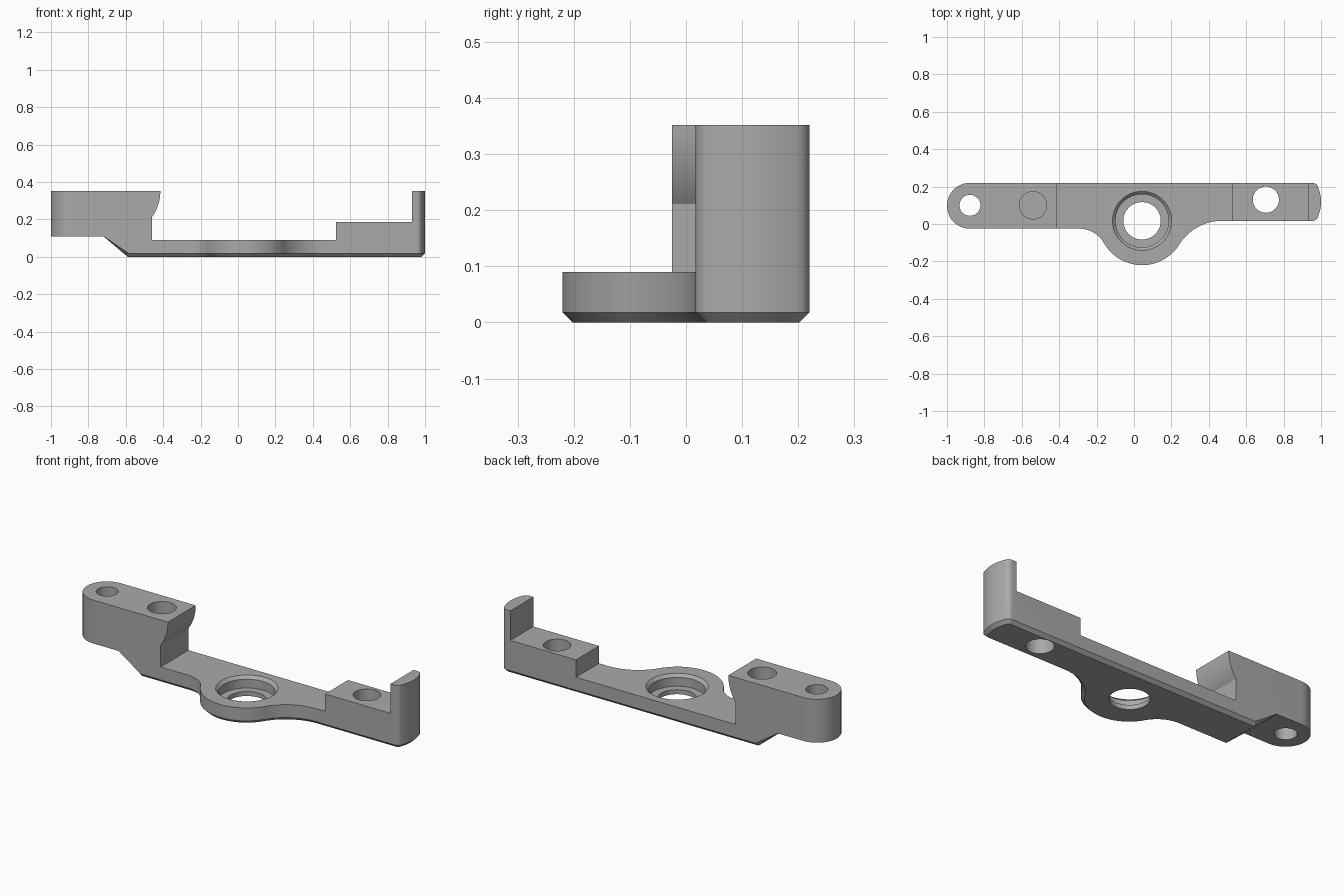
import bpy, bmesh
from math import sin, cos, pi, radians, atan2, sqrt

cube = bpy.data.objects.get("Cube")
if cube:
    bpy.data.objects.remove(cube, do_unlink=True)

grey = bpy.data.materials.new("plain grey")
grey.use_nodes = True
COLOUR = (0.4, 0.4, 0.4, 1)
grey.diffuse_color = COLOUR
grey.node_tree.nodes["Principled BSDF"].inputs["Base Color"].default_value = COLOUR


def arc(cx, cy, r, a0, a1, n=16):
    """Points on an arc, angles in radians."""
    return [(cx + r * cos(a0 + (a1 - a0) * i / n),
             cy + r * sin(a0 + (a1 - a0) * i / n)) for i in range(n + 1)]


def prism(name, outline, place, low, high):
    """Extrude a closed outline between two levels."""
    bm = bmesh.new()
    rings = [[bm.verts.new(place(a, b, h)) for a, b in outline] for h in (low, high)]
    n = len(outline)
    for i in range(n):
        j = (i + 1) % n
        bm.faces.new((rings[0][i], rings[0][j], rings[1][j], rings[1][i]))
    bm.faces.new(rings[0][::-1])
    bm.faces.new(rings[1])
    return finish(name, bm)


def finish(name, bm):
    bmesh.ops.recalc_face_normals(bm, faces=bm.faces)
    mesh = bpy.data.meshes.new(name)
    bm.to_mesh(mesh)
    bm.free()
    mesh.materials.append(grey)
    ob = bpy.data.objects.new(name, mesh)
    bpy.context.scene.collection.objects.link(ob)
    return ob


def frustum(name, x, y, r_low, r_high, low, high):
    """Round cutter, optionally tapered."""
    bm = bmesh.new()
    bmesh.ops.create_cone(bm, cap_ends=True, segments=64, radius1=r_low,
                          radius2=r_high, depth=high - low)
    bmesh.ops.translate(bm, verts=bm.verts, vec=(x, y, (low + high) / 2))
    return finish(name, bm)


def boolean(target, cutter, operation):
    mod = target.modifiers.new(cutter.name, 'BOOLEAN')
    mod.object, mod.operation, mod.solver = cutter, operation, 'EXACT'
    bpy.context.view_layer.objects.active = target
    bpy.ops.object.modifier_apply(modifier=mod.name)
    bpy.data.objects.remove(cutter, do_unlink=True)


# Plan outline: rounded end, straight bar, lobe with blended flanks
BACK, FRONT_L, FRONT_R = 0.22, -0.025, 0.017
LX, LY, LR = 0.043, 0.015, 0.235


def flank(side, front, r):
    """Fillet centre and contact angle between the bar front and the lobe."""
    dy = front - r - LY
    dx = side * sqrt((LR + r) ** 2 - dy ** 2)
    return LX + dx, LY + dy, atan2(dy, dx)


RL, RR = 0.15, 0.27
lx, ly, la = flank(-1, FRONT_L, RL)
rx, ry, ra = flank(1, FRONT_R, RR)
end_r = (BACK - FRONT_L) / 2
mid = (BACK + FRONT_R) / 2
c = 0.03
plan = arc(end_r - 1, BACK - end_r, end_r, pi / 2, 3 * pi / 2, 24)
plan += arc(lx, ly, RL, pi / 2, la + pi)
plan += arc(LX, LY, LR, la, ra, 32)[1:-1]
plan += arc(rx, ry, RR, ra + pi, pi / 2)
plan += arc(0.955, FRONT_R + c, c, -pi / 2, -radians(20), 6)
plan += arc(0.8, mid, 0.2, -radians(18), radians(18), 10)
plan += arc(0.955, BACK - c, c, radians(20), pi / 2, 6)
bracket = prism("bracket", plan, lambda a, b, h: (a, b, h), 0, 0.352)

# Side profile: raised left block, thin floor, right step and end tab
side = [(-1.1, 0.11), (-0.72, 0.11), (-0.59, 0), (1.1, 0), (1.1, 0.352),
        (0.93, 0.352), (0.93, 0.187), (0.525, 0.187), (0.525, 0.09), (-0.46, 0.09)]
side += arc(-0.655, 0.352, 0.24, -radians(36), 0, 12)
side += [(-1.1, 0.352)]
boolean(bracket, prism("side_profile", side, lambda a, b, h: (a, h, b), -0.5, 0.5),
        'INTERSECT')

# Chamfer round the underside and along the slope
bm = bmesh.new()
bm.from_mesh(bracket.data)
bmesh.ops.remove_doubles(bm, verts=bm.verts, dist=0.0001)
bm.normal_update()
edges = []
for e in bm.edges:
    if len(e.link_faces) == 2:
        under = [f for f in e.link_faces
                 if f.normal.z < -0.5 and f.calc_center_median().z < 0.1]
        wall = [f for f in e.link_faces if abs(f.normal.z) < 0.1]
        if under and wall:
            edges.append(e)
bmesh.ops.bevel(bm, geom=edges, offset=0.018, offset_type='OFFSET', segments=1,
                profile=0.5, affect='EDGES', clamp_overlap=False)
bm.to_mesh(bracket.data)
bm.free()

# Screw holes, blind socket and stepped centre bore
for hole in (("end_hole", -0.877, 0.1, 0.056, 0.056, -0.1, 0.5),
             ("blind_socket", -0.54, 0.1, 0.073, 0.073, 0.11, 0.5),
             ("step_hole", 0.705, 0.13, 0.07, 0.07, -0.1, 0.5),
             ("centre_bore", LX, 0.017, 0.1, 0.1, -0.1, 0.3),
             ("bearing_seat", LX, 0.017, 0.142, 0.142, 0.025, 0.3),
             ("seat_chamfer", LX, 0.017, 0.142, 0.174, 0.074, 0.106)):
    boolean(bracket, frustum(*hole), 'DIFFERENCE')

# Smooth the curves, keep the corners sharp
bpy.ops.object.select_all(action='DESELECT')
bracket.select_set(True)
bpy.context.view_layer.objects.active = bracket
bpy.ops.object.shade_smooth_by_angle(angle=radians(25))
